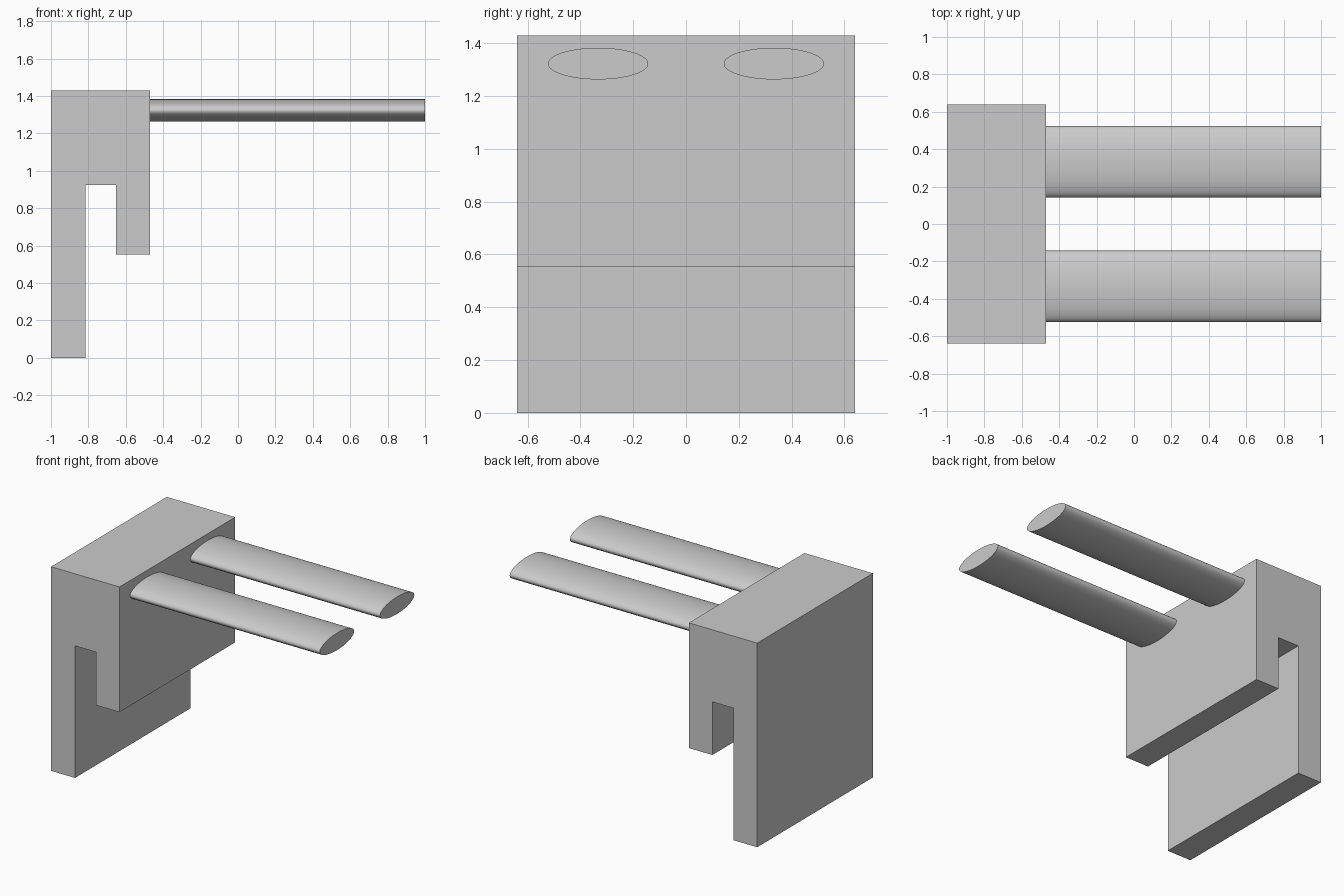
import bpy
import bmesh
from math import cos, sin, tau, radians
from mathutils import Vector

cube = bpy.data.objects.get("Cube")
if cube:
    bpy.data.objects.remove(cube, do_unlink=True)

GREY = (0.6, 0.6, 0.6, 1)
grey = bpy.data.materials.new("plain grey")
grey.use_nodes = True
grey.diffuse_color = GREY
grey.node_tree.nodes["Principled BSDF"].inputs["Base Color"].default_value = GREY


def extrude_profile(name, points, offset):
    """Fill a closed outline and extrude it along the offset."""
    bm = bmesh.new()
    face = bm.faces.new([bm.verts.new(p) for p in points])
    result = bmesh.ops.extrude_face_region(bm, geom=[face], use_keep_orig=True)
    moved = [v for v in result["geom"] if isinstance(v, bmesh.types.BMVert)]
    bmesh.ops.translate(bm, verts=moved, vec=Vector(offset))
    bmesh.ops.recalc_face_normals(bm, faces=bm.faces)
    mesh = bpy.data.meshes.new(name)
    bm.to_mesh(mesh)
    bm.free()
    mesh.materials.append(grey)
    obj = bpy.data.objects.new(name, mesh)
    bpy.context.collection.objects.link(obj)
    return obj


# Hooked bracket: long back plate, top block and short front lip
HALF_WIDTH = 0.64
TOP = 1.43
bracket = [(-1, 0), (-0.815, 0), (-0.815, 0.925), (-0.652, 0.925),
           (-0.652, 0.553), (-0.47, 0.553), (-0.47, TOP), (-1, TOP)]
extrude_profile("hook_bracket", [(x, -HALF_WIDTH, z) for x, z in bracket],
                (0, 2 * HALF_WIDTH, 0))

# Pair of elliptical arms
SEGMENTS = 64
for side, y in (("left", -0.333), ("right", 0.333)):
    side = "front" if y < 0 else "back"
    ring = [(-0.47, y + 0.19 * cos(tau * i / SEGMENTS),
             1.323 + 0.06 * sin(tau * i / SEGMENTS)) for i in range(SEGMENTS)]
    arm = extrude_profile(side + "_arm", ring, (1.47, 0, 0))
    bpy.ops.object.select_all(action="DESELECT")
    arm.select_set(True)
    bpy.context.view_layer.objects.active = arm
    bpy.ops.object.shade_smooth_by_angle(angle=radians(40))
